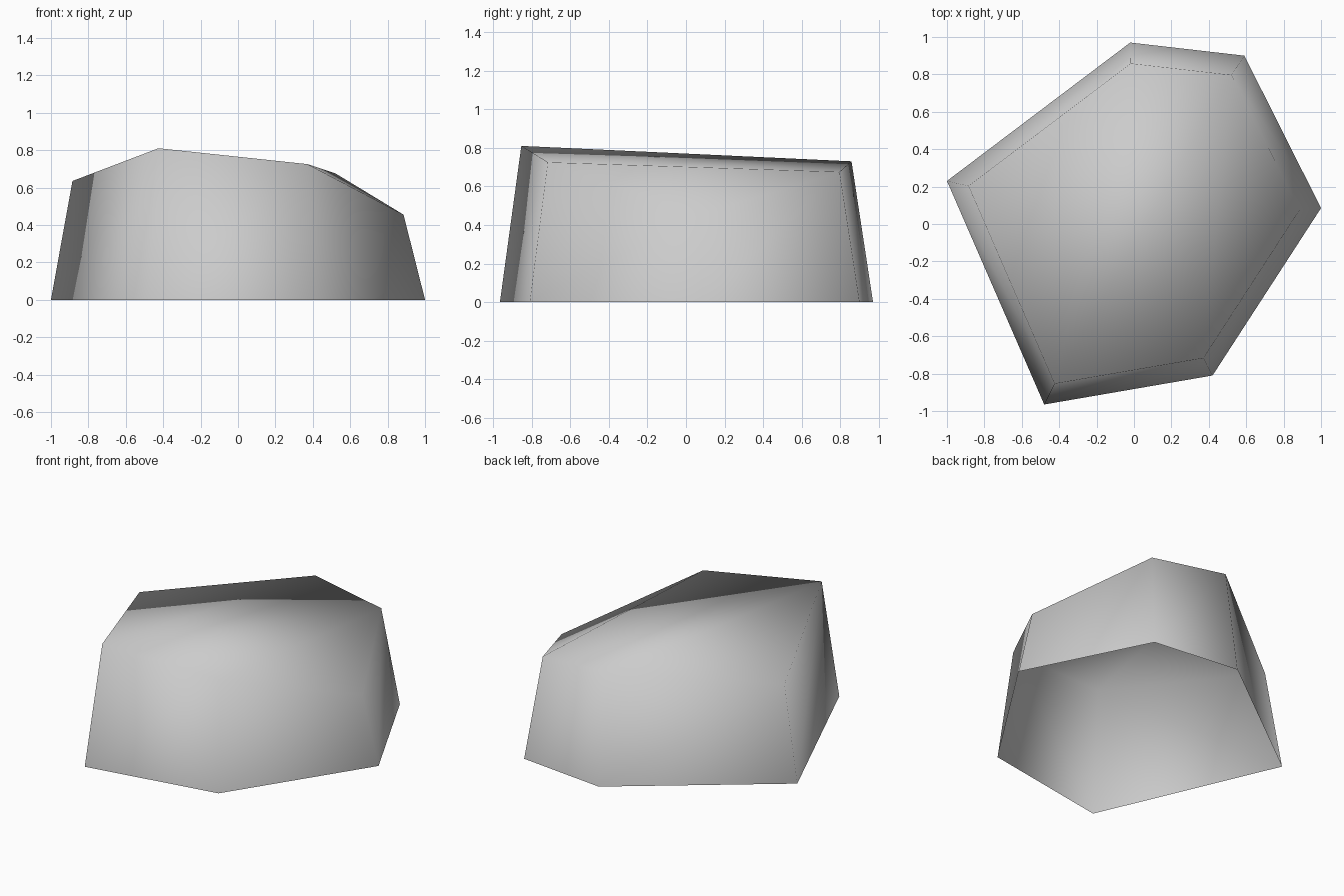
import bpy, bmesh

cube = bpy.data.objects.get("Cube")
if cube:
    bpy.data.objects.remove(cube, do_unlink=True)

# Stone colour
stone = bpy.data.materials.new("stone_grey")
stone.use_nodes = True
colour = (0.6, 0.6, 0.6, 1)
stone.diffuse_color = colour
stone.node_tree.nodes["Principled BSDF"].inputs["Base Color"].default_value = colour

# Footprint corners, counter-clockwise from the left: x, y, height of the rim above
corners = [(-1, 0.23, 0.635), (-0.48, -0.965, 0.81), (0.42, -0.81, 0.725),
           (1, 0.085, 0.455), (0.59, 0.9, 0.675), (-0.02, 0.97, 0.73)]
TAPER = 0.885

bm = bmesh.new()
base = [bm.verts.new((x, y, 0)) for x, y, z in corners]
rim = [bm.verts.new((x * TAPER, y * TAPER, z)) for x, y, z in corners]

# Sloping sides, open underneath
for i in range(len(corners)):
    j = (i + 1) % len(corners)
    bm.faces.new((base[i], base[j], rim[j], rim[i]))

# Faceted top: a middle panel with a sloping triangle on each side
a, b, c, d, e, f = rim
for panel in ((a, b, f), (b, c, e), (b, e, f), (c, d, e)):
    bm.faces.new(panel)

for face in bm.faces:
    face.smooth = True
mesh = bpy.data.meshes.new("rock")
bm.to_mesh(mesh)
bm.free()
mesh.materials.append(stone)
rock = bpy.data.objects.new("rock", mesh)
bpy.context.collection.objects.link(rock)
